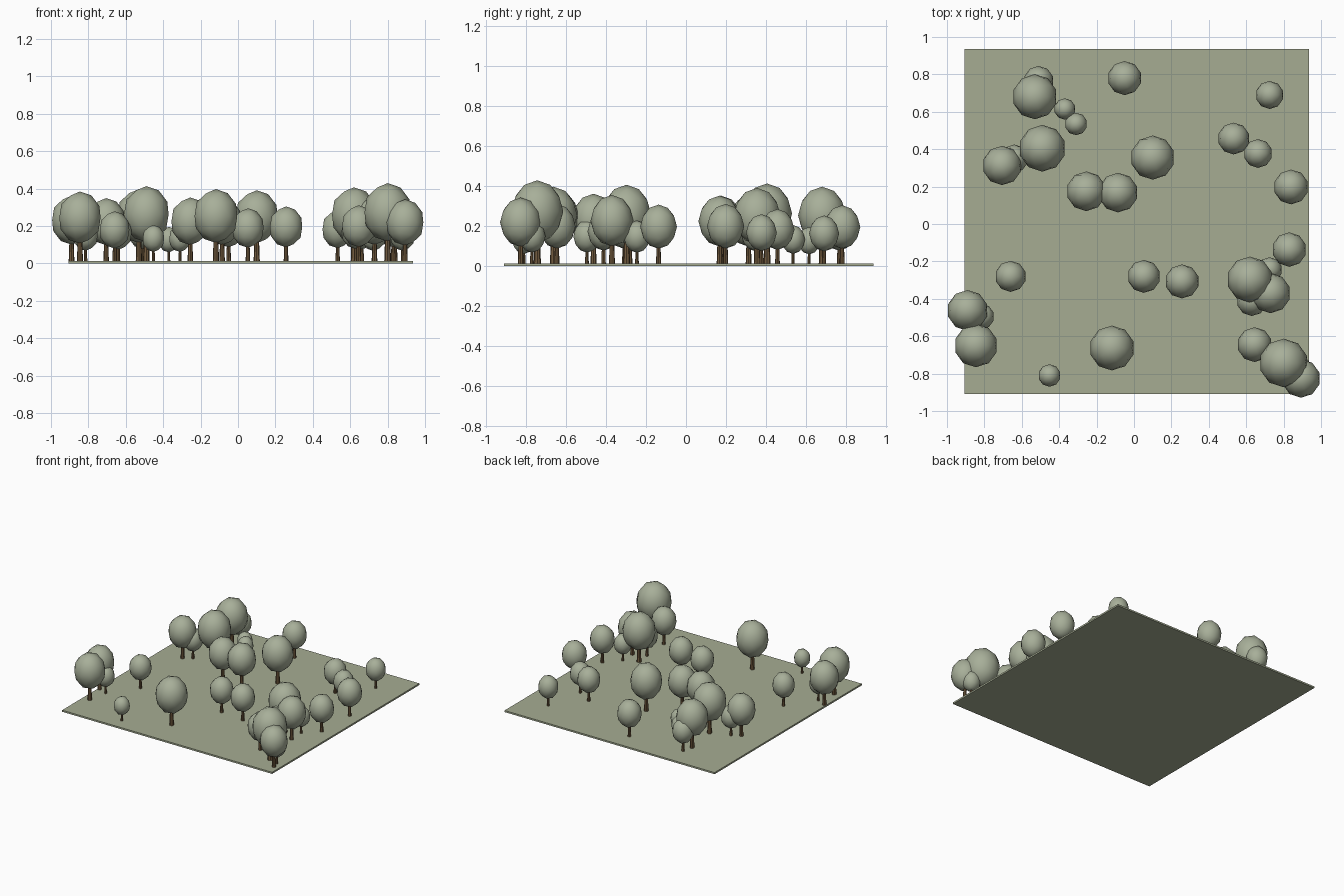
import bpy, bmesh
from mathutils import Matrix

if "Cube" in bpy.data.objects:
    bpy.data.objects.remove(bpy.data.objects["Cube"])


def material(name, rgb):
    m = bpy.data.materials.new(name)
    m.diffuse_color = (*rgb, 1)
    m.use_nodes = True
    m.node_tree.nodes["Principled BSDF"].inputs["Base Color"].default_value = m.diffuse_color
    return m


grass = material("grass green", (0.38, 0.415, 0.29))
leaf = material("leaf green", (0.39, 0.43, 0.32))
bark = material("bark brown", (0.17, 0.105, 0.05))
GROUND_Z = 0.013


def mesh_from(bm, name, mat, smooth):
    me = bpy.data.meshes.new(name)
    for f in bm.faces:
        f.smooth = smooth
    bm.to_mesh(me)
    bm.free()
    me.materials.append(mat)
    return me


def place(name, me, loc, scale=1.0):
    ob = bpy.data.objects.new(name, me)
    ob.location = loc
    ob.scale = (scale,) * 3
    bpy.context.collection.objects.link(ob)
    return ob


# ground slab
bm = bmesh.new()
bmesh.ops.create_cube(bm, size=1, matrix=Matrix.Diagonal((1.842, 1.845, GROUND_Z, 1)))
place("ground", mesh_from(bm, "ground", grass, False), (0.015, 0.0135, GROUND_Z / 2))

# shared crown, radius 1 and taller than wide, centred 2 radii above the ground
bm = bmesh.new()
bmesh.ops.create_icosphere(bm, subdivisions=2, radius=1,
                           matrix=Matrix.Translation((0, 0, 2)) @ Matrix.Diagonal((1, 1, 1.2, 1)))
crown = mesh_from(bm, "crown", leaf, True)

# shared trunk, tapered and reaching into the crown
bm = bmesh.new()
bmesh.ops.create_cone(bm, cap_ends=True, segments=8, radius1=0.14, radius2=0.09, depth=1.4,
                      matrix=Matrix.Translation((0, 0, 0.7)))
trunk = mesh_from(bm, "trunk", bark, False)

# trees: x, y, crown radius
TREES_WEST = [
    (-0.51, 0.765, 0.08), (-0.53, 0.68, 0.12), (-0.05, 0.78, 0.091), (-0.37, 0.615, 0.057),
    (-0.31, 0.535, 0.06), (-0.49, 0.405, 0.125), (-0.705, 0.313, 0.105), (-0.64, 0.35, 0.075),
    (-0.255, 0.175, 0.106), (-0.085, 0.168, 0.106), (-0.66, -0.28, 0.083), (-0.89, -0.462, 0.109),
    (-0.815, -0.495, 0.068), (-0.845, -0.65, 0.116), (-0.452, -0.81, 0.06), (-0.118, -0.663, 0.12),
]
TREES_EAST = [
    (0.10, 0.355, 0.118), (0.725, 0.69, 0.075), (0.533, 0.457, 0.085), (0.663, 0.377, 0.077),
    (0.84, 0.198, 0.093), (0.83, -0.137, 0.092), (0.053, -0.28, 0.088), (0.257, -0.307, 0.091),
    (0.62, -0.297, 0.123), (0.73, -0.37, 0.107), (0.725, -0.245, 0.067), (0.63, -0.412, 0.08),
    (0.645, -0.645, 0.093), (0.80, -0.743, 0.13), (0.893, -0.826, 0.103), (0.88, -0.77, 0.068),
]
for i, (x, y, r) in enumerate(TREES_WEST + TREES_EAST, 1):
    place(f"tree_trunk_{i}", trunk, (x, y, GROUND_Z), r)
    place(f"tree_crown_{i}", crown, (x, y, GROUND_Z), r)
